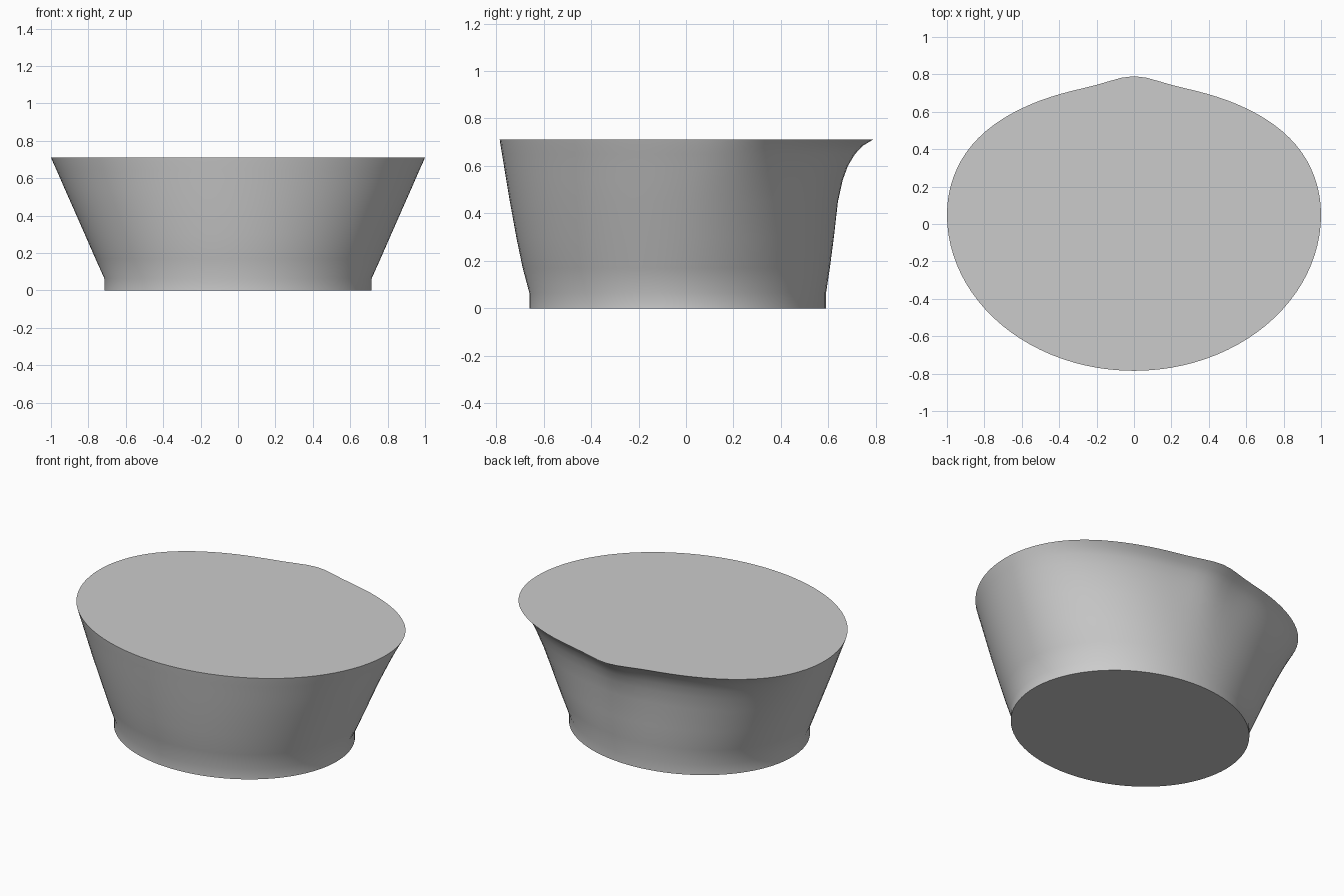
import bpy
import bmesh
from math import sin, cos, exp, pi, radians

cube = bpy.data.objects.get("Cube")
if cube:
    bpy.data.objects.remove(cube, do_unlink=True)

# One plain grey for the whole basin
grey = bpy.data.materials.new("plain grey")
grey.use_nodes = True
colour = (0.6, 0.6, 0.6, 1)
grey.diffuse_color = colour
grey.node_tree.nodes["Principled BSDF"].inputs["Base Color"].default_value = colour

SIDES = 96
# Wall levels: height, half width, front y, back y, widest y, rim shape strength
LEVELS = [
    (0, 0.715, -0.66, 0.59, -0.035, 0),
    (0.065, 0.715, -0.66, 0.59, -0.035, 0),
    (0.17, 0.762, -0.688, 0.606, -0.02, 0),
    (0.30, 0.819, -0.715, 0.623, -0.005, 0.05),
    (0.45, 0.885, -0.742, 0.64, 0.01, 0.15),
    (0.54, 0.925, -0.757, 0.66, 0.025, 0.3),
    (0.60, 0.951, -0.767, 0.682, 0.035, 0.45),
    (0.65, 0.973, -0.775, 0.712, 0.042, 0.65),
    (0.685, 0.989, -0.781, 0.745, 0.047, 0.82),
    (0.712, 1, -0.785, 0.79, 0.05, 1),
]


def ring(bm, level):
    """Oval section whose back half gains shoulders and a small central lip."""
    z, width, front, back, mid, rim = level
    verts = []
    for i in range(SIDES):
        t = 2 * pi * i / SIDES
        if sin(t) >= 0:
            lip = exp(-((t - pi / 2) / 0.16) ** 2)
            depth = back - mid + rim * (0.04 * (lip - 1) + 0.08 * cos(t) ** 4)
        else:
            depth = mid - front
        verts.append(bm.verts.new((width * cos(t), mid + depth * sin(t), z)))
    return verts


# Wall lofted through the levels, closed by flat caps
bm = bmesh.new()
rings = [ring(bm, level) for level in LEVELS]
for low, high in zip(rings, rings[1:]):
    for i in range(SIDES):
        j = (i + 1) % SIDES
        bm.faces.new((low[i], low[j], high[j], high[i]))
bm.faces.new(rings[0][::-1])
bm.faces.new(rings[-1])
bmesh.ops.recalc_face_normals(bm, faces=bm.faces)

mesh = bpy.data.meshes.new("flared_basin")
bm.to_mesh(mesh)
bm.free()
mesh.materials.append(grey)
basin = bpy.data.objects.new("flared_basin", mesh)
bpy.context.collection.objects.link(basin)

# Smooth wall with sharp cap edges
bpy.ops.object.select_all(action="DESELECT")
basin.select_set(True)
bpy.context.view_layer.objects.active = basin
bpy.ops.object.shade_smooth_by_angle(angle=radians(35))
